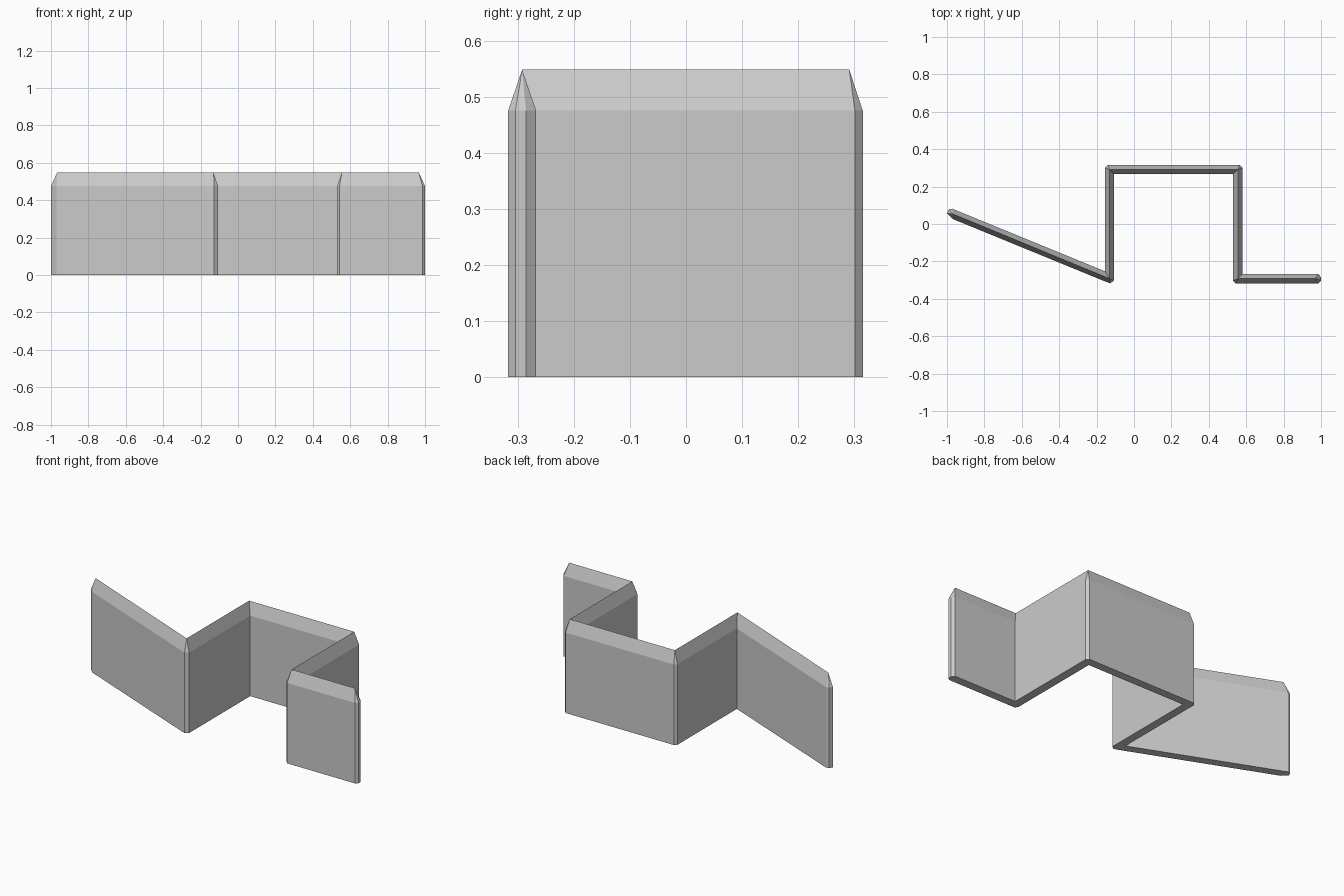
import bpy
import bmesh

WALL_TOP, RIDGE_TOP = 0.475, 0.548

cube = bpy.data.objects.get("Cube")
if cube:
    bpy.data.objects.remove(cube, do_unlink=True)

# Ridge line of the zigzag wall, from its right end to its left end
ridge = [(-0.967, 0.053), (-0.131, -0.292), (-0.131, 0.291),
         (0.555, 0.291), (0.555, -0.292), (0.967, -0.292)]

# Plan outline, counter-clockwise: bevelled corner points grouped by ridge point
outline = [
    (0, [(-0.972, 0.082), (-0.99, 0.078), (-1.0, 0.058), (-0.97, 0.027)]),
    (1, [(-0.155, -0.307), (-0.127, -0.317), (-0.107, -0.302)]),
    (2, [(-0.107, 0.267)]),
    (3, [(0.53, 0.267)]),
    (4, [(0.53, -0.303), (0.543, -0.317)]),
    (5, [(0.986, -0.317), (1.0, -0.304), (1.0, -0.285), (0.986, -0.267)]),
    (4, [(0.58, -0.267)]),
    (3, [(0.58, 0.301), (0.566, 0.315)]),
    (2, [(-0.141, 0.315), (-0.155, 0.301)]),
    (1, [(-0.155, -0.253)]),
]

# Upright sides, flat base and sloped coping that meets at the ridge
bm = bmesh.new()
peaks = [bm.verts.new((x, y, RIDGE_TOP)) for x, y in ridge]
rim = [(bm.verts.new((x, y, 0)), bm.verts.new((x, y, WALL_TOP)), peaks[i])
       for i, points in outline for x, y in points]
for (low_a, top_a, peak_a), (low_b, top_b, peak_b) in zip(rim, rim[1:] + rim[:1]):
    bm.faces.new((low_a, low_b, top_b, top_a))
    if peak_a is peak_b:
        bm.faces.new((top_a, top_b, peak_a))
    else:
        bm.faces.new((top_a, top_b, peak_b, peak_a))
bm.faces.new([low for low, _, _ in reversed(rim)])
bmesh.ops.recalc_face_normals(bm, faces=bm.faces)

mesh = bpy.data.meshes.new("zigzag_wall")
bm.to_mesh(mesh)
bm.free()
wall = bpy.data.objects.new("zigzag_wall", mesh)
bpy.context.collection.objects.link(wall)

# Plain light grey finish
colour = (0.6, 0.6, 0.6, 1)
grey = bpy.data.materials.new("light_grey")
grey.use_nodes = True
grey.diffuse_color = colour
grey.node_tree.nodes["Principled BSDF"].inputs["Base Color"].default_value = colour
mesh.materials.append(grey)
